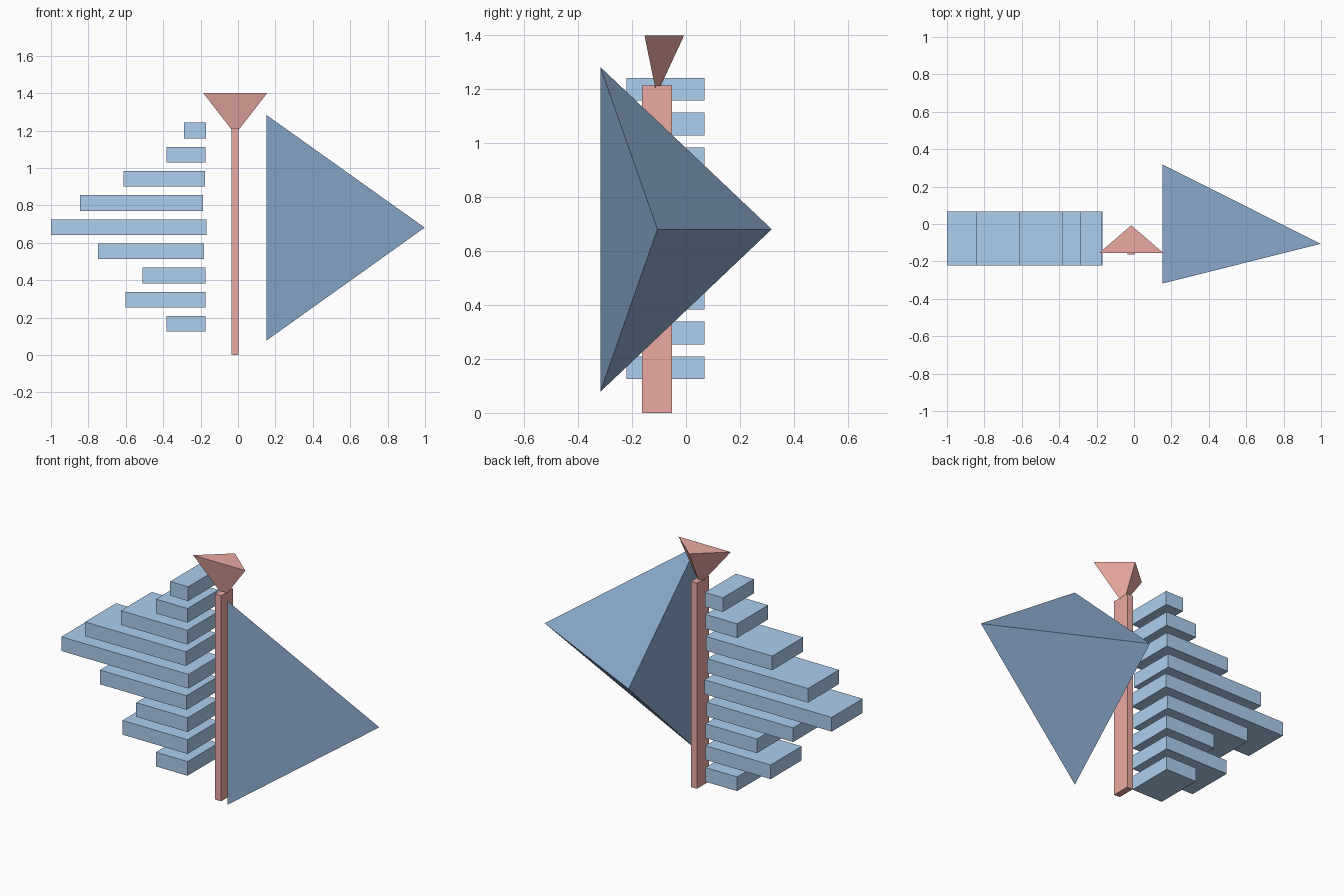
import bpy, bmesh

if "Cube" in bpy.data.objects:
    bpy.data.objects.remove(bpy.data.objects["Cube"])


def material(name, color):
    m = bpy.data.materials.new(name)
    m.diffuse_color = color
    m.use_nodes = True
    m.node_tree.nodes["Principled BSDF"].inputs["Base Color"].default_value = m.diffuse_color
    return m


red = material("coral", (0.83, 0.40, 0.36, 1))
light_blue = material("light_blue", (0.42, 0.62, 0.86, 1))
dark_blue = material("dark_blue", (0.26, 0.41, 0.62, 1))


def finish(name, bm, mat):
    bmesh.ops.recalc_face_normals(bm, faces=bm.faces)
    mesh = bpy.data.meshes.new(name)
    bm.to_mesh(mesh)
    bm.free()
    mesh.materials.append(mat)
    obj = bpy.data.objects.new(name, mesh)
    bpy.context.collection.objects.link(obj)
    return obj


def box(name, lo, hi, mat):
    bm = bmesh.new()
    bmesh.ops.create_cube(bm, size=1)
    for v in bm.verts:
        v.co = [(a + b) / 2 + c * (b - a) for a, b, c in zip(lo, hi, v.co)]
    return finish(name, bm, mat)


def pyramid(name, base, apex, mat):
    """Three-sided pyramid from a base triangle and a tip."""
    bm = bmesh.new()
    a, b, c = [bm.verts.new(p) for p in base]
    tip = bm.verts.new(apex)
    for tri in ((a, b, c), (a, b, tip), (b, c, tip), (c, a, tip)):
        bm.faces.new(tri)
    return finish(name, bm, mat)


# Upright post with an inverted three-sided cap
box("post", (-0.035, -0.163, 0), (0.004, -0.052, 1.215), red)
pyramid("post_cap",
        [(-0.185, -0.154, 1.4), (0.156, -0.154, 1.4), (-0.015, -0.007, 1.4)],
        (-0.015, -0.109, 1.18), red)

# Large sail: sideways three-sided cone pointing to +x
pyramid("sail",
        [(0.153, -0.318, 0.078), (0.153, -0.318, 1.283), (0.153, 0.318, 0.681)],
        (0.998, -0.106, 0.681), dark_blue)

# Stack of slats, bottom to top: outer end, inner end
slats = [(-0.382, -0.175), (-0.601, -0.175), (-0.511, -0.175),
         (-0.748, -0.182), (-1.0, -0.169), (-0.845, -0.186),
         (-0.611, -0.177), (-0.382, -0.175), (-0.289, -0.171)]
for i, (outer, inner) in enumerate(slats):
    z = 0.167 + i * 0.1292
    box(f"slat_{i + 1}", (outer, -0.221, z - 0.042), (inner, 0.068, z + 0.042), light_blue)
